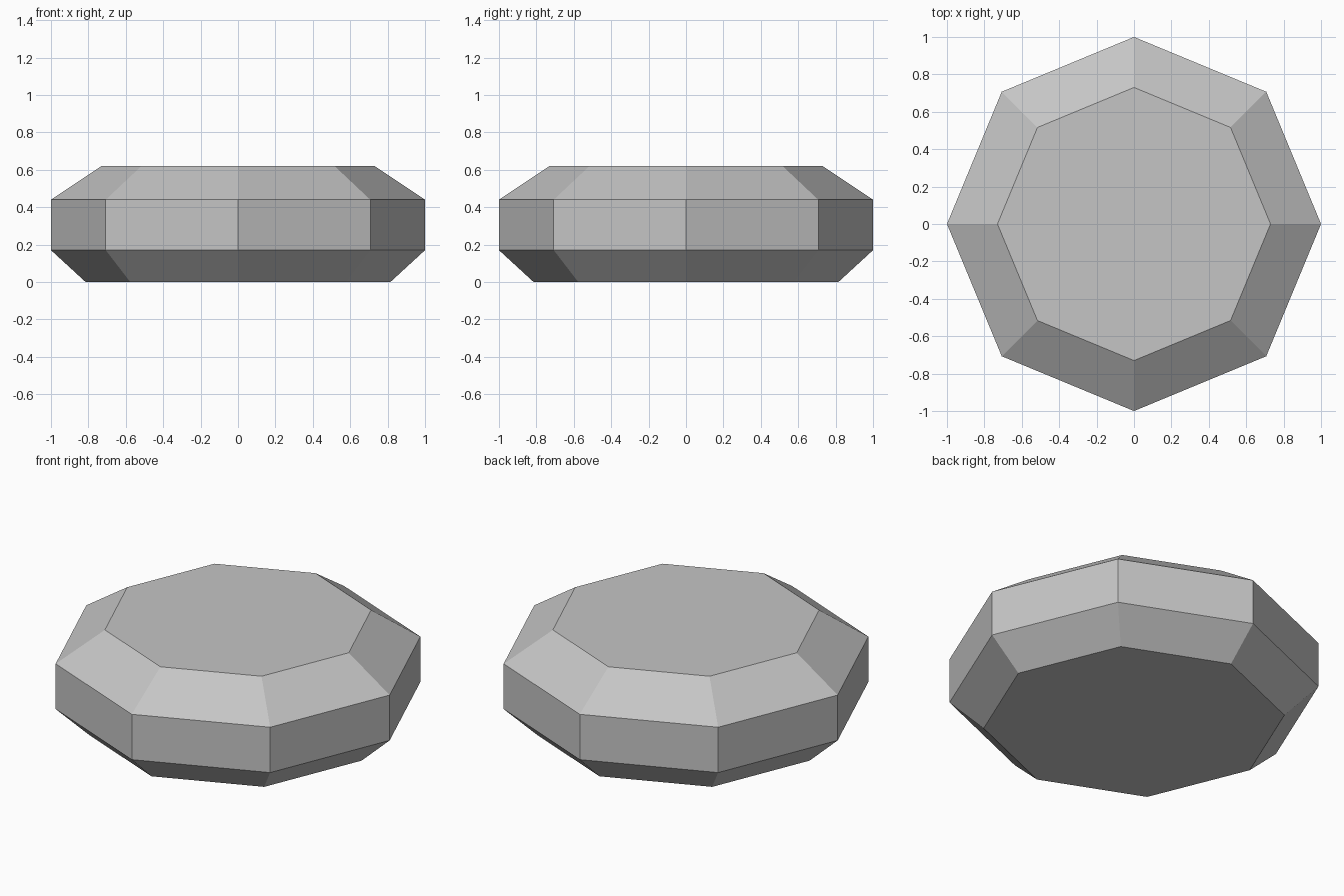
import bpy
import bmesh
from mathutils import Matrix

cube = bpy.data.objects.get("Cube")
if cube:
    bpy.data.objects.remove(cube, do_unlink=True)

SIDES = 8
# Radius and height of each ring, from the base to the flat top
PROFILE = [(0.815, 0.0), (1.0, 0.17), (1.0, 0.44), (0.73, 0.62)]

# Plain grey stone colour
GREY = (0.56, 0.56, 0.56, 1.0)
grey = bpy.data.materials.new("stone_grey")
grey.use_nodes = True
grey.diffuse_color = GREY
bsdf = next(n for n in grey.node_tree.nodes if n.type == "BSDF_PRINCIPLED")
bsdf.inputs["Base Color"].default_value = GREY

# Octagonal rings with corners on the axes
bm = bmesh.new()
rings = []
for radius, height in PROFILE:
    ring = bmesh.ops.create_circle(bm, segments=SIDES, radius=radius,
                                   matrix=Matrix.Translation((0, 0, height)))
    rings.append(ring["verts"])

# Lower bevel, upright wall and upper bevel
for low, high in zip(rings, rings[1:]):
    for i in range(SIDES):
        j = (i + 1) % SIDES
        bm.faces.new((low[i], low[j], high[j], high[i]))

# Flat base and top
bm.faces.new(rings[0])
bm.faces.new(rings[-1])
bmesh.ops.recalc_face_normals(bm, faces=bm.faces)

mesh = bpy.data.meshes.new("faceted_stone")
bm.to_mesh(mesh)
bm.free()
mesh.materials.append(grey)
stone = bpy.data.objects.new("faceted_stone", mesh)
bpy.context.collection.objects.link(stone)
